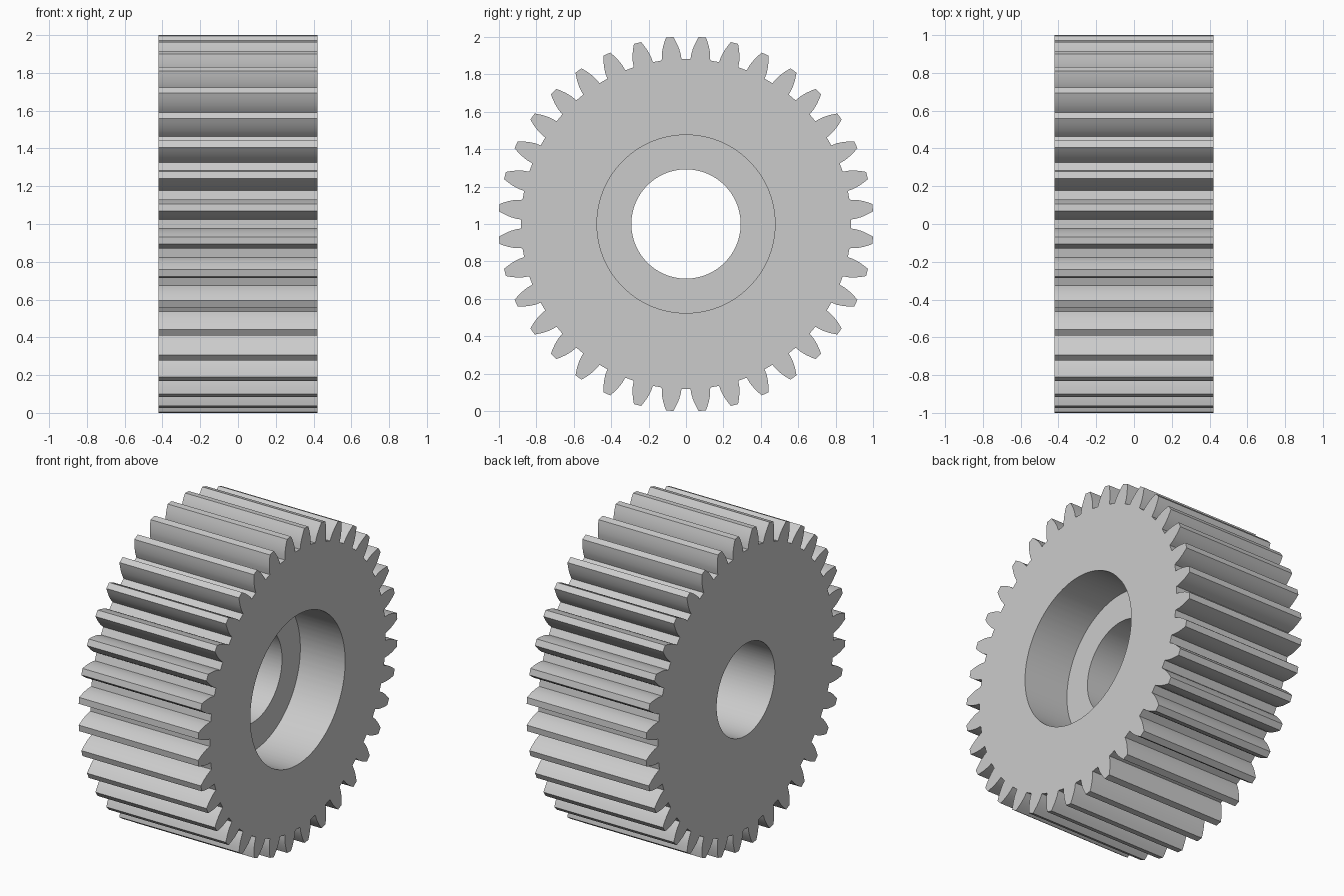
import bpy, bmesh
from math import sin, cos, tan, acos, radians, pi

cube = bpy.data.objects.get("Cube")
if cube:
    bpy.data.objects.remove(cube, do_unlink=True)

# Gear proportions
TEETH = 36
TIP_R = 1.002
MODULE = 2 * TIP_R / (TEETH + 2)
PITCH_R = MODULE * TEETH / 2
ROOT_R = PITCH_R - 1.25 * MODULE
PRESSURE = radians(20)
BASE_R = PITCH_R * cos(PRESSURE)
HALF_WIDTH = 0.42
BORE_R = 0.292
RECESS_R = 0.476
RECESS_FLOOR = HALF_WIDTH - 0.315
FLANK_STEPS = 6


def involute(angle):
    return tan(angle) - angle


def flank():
    """One tooth side from root to tip as (radius, half angle) pairs."""
    base_half = pi / (2 * TEETH) + involute(PRESSURE)
    points = [(ROOT_R, base_half + radians(0.1))]
    for i in range(FLANK_STEPS):
        r = BASE_R + (TIP_R - BASE_R) * i / (FLANK_STEPS - 1)
        points.append((r, base_half - involute(acos(min(1, BASE_R / r)))))
    return points


# Toothed outline in polar form
side = flank()
tooth = [(r, -a) for r, a in side] + [(r, a) for r, a in reversed(side)]
outline = [(r, a + (t + 0.5) * 2 * pi / TEETH) for t in range(TEETH) for r, a in tooth]

# Rings around the axle: toothed rim, recess on the left side, through bore
sections = [
    (-HALF_WIDTH, None), (HALF_WIDTH, None),
    (HALF_WIDTH, RECESS_R), (RECESS_FLOOR, RECESS_R),
    (RECESS_FLOOR, BORE_R), (-HALF_WIDTH, BORE_R),
]
bm = bmesh.new()
rings = [[bm.verts.new((x, (radius or r) * cos(a), 1 + (radius or r) * sin(a)))
          for r, a in outline] for x, radius in sections]

# Skin neighbouring rings, closing the last onto the first
count = len(outline)
for s, ring in enumerate(rings):
    following = rings[(s + 1) % len(rings)]
    for i in range(count):
        j = (i + 1) % count
        bm.faces.new((ring[i], ring[j], following[j], following[i]))
bmesh.ops.recalc_face_normals(bm, faces=bm.faces)

mesh = bpy.data.meshes.new("spur_gear")
bm.to_mesh(mesh)
bm.free()
gear = bpy.data.objects.new("spur_gear", mesh)
bpy.context.collection.objects.link(gear)

# Plain grey metal
grey = bpy.data.materials.new("light_grey")
grey.use_nodes = True
colour = (0.6, 0.6, 0.6, 1)
grey.diffuse_color = colour
grey.node_tree.nodes["Principled BSDF"].inputs["Base Color"].default_value = colour
mesh.materials.append(grey)

# Smooth bores and flanks with crisp edges
bpy.ops.object.select_all(action="DESELECT")
gear.select_set(True)
bpy.context.view_layer.objects.active = gear
bpy.ops.object.shade_smooth_by_angle(angle=radians(30))
